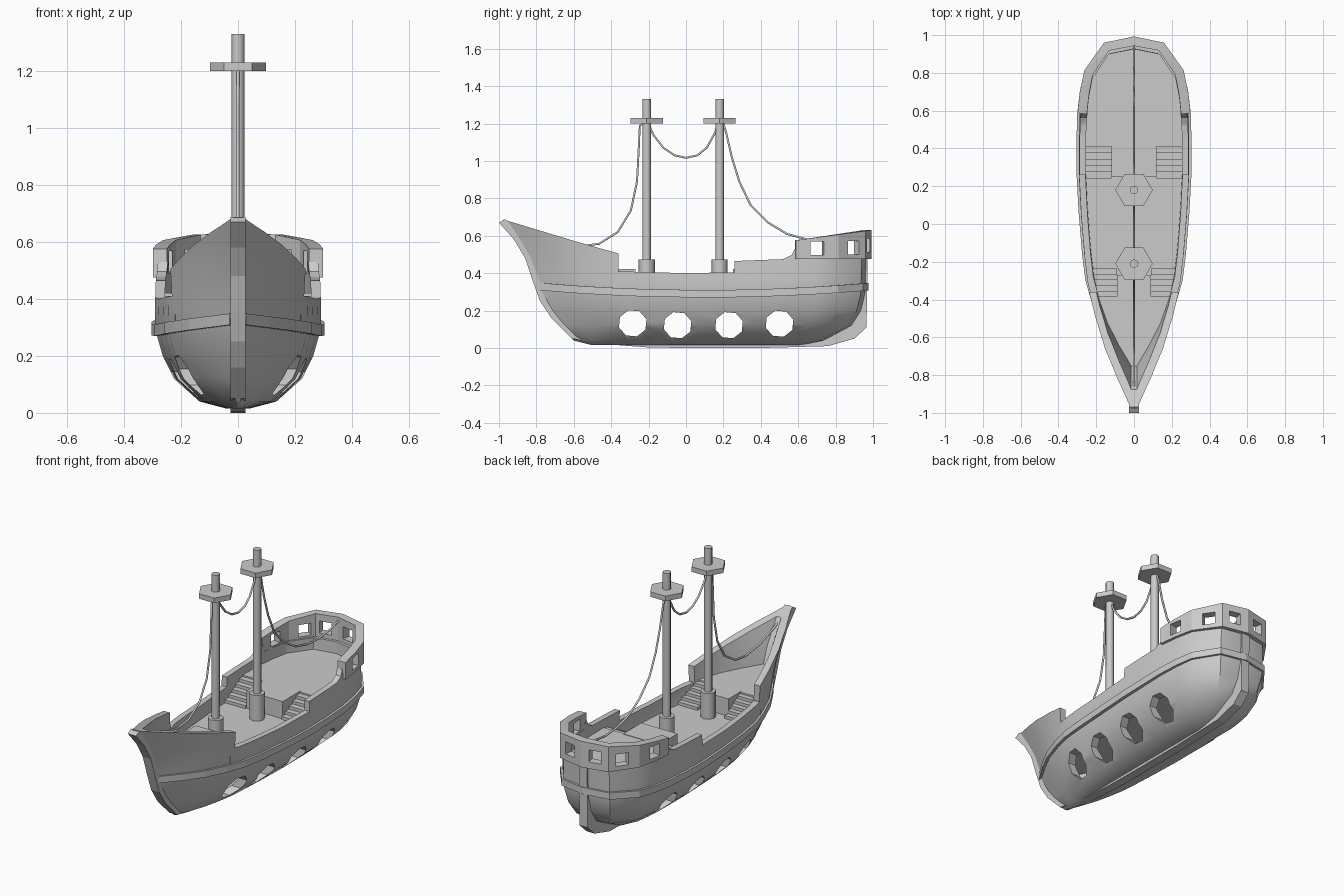
import bpy, bmesh
from math import pi, cos, sin, atan2, hypot
from mathutils import Matrix

if "Cube" in bpy.data.objects:
    bpy.data.objects.remove(bpy.data.objects["Cube"])

# Hull definition: level (z, bow y, stern y, half width) and plan curve (u, width factor)
LEVELS = [(.015, -.50, .62, .04), (.04, -.60, .74, .135), (.12, -.67, .89, .225), (.2, -.73, .94, .264),
          (.29, -.78, .962, .29), (.36, -.80, .965, .292), (.48, -.845, .968, .288),
          (.58, -.905, .975, .283), (.70, -.985, .98, .28)]
PLAN = [(0, .06), (.07, .33), (.136, .55), (.21, .72), (.28, .84), (.36, .9), (.48, .96), (.6, 1),
        (.7, 1), (.78, .99), (.85, .94), (.91, .86), (.984, .52), (1, 0)]


def lerp(table, t):
    t = min(max(t, table[0][0]), table[-1][0])
    for a, b in zip(table, table[1:]):
        if t <= b[0]:
            k = (t - a[0]) / (b[0] - a[0])
            return [p + (q - p) * k for p, q in zip(a, b)]


def half_width(y, z):
    _, yb, ys, w = lerp(LEVELS, z)
    return w * lerp(PLAN, (y - yb) / (ys - yb))[1]


def outline(yb, ys, w):
    right = [(w * f, yb + (ys - yb) * u) for u, f in PLAN]
    return right + [(-x, y) for x, y in right[-2::-1]]


def finish(name, bm, smooth=None):
    bmesh.ops.recalc_face_normals(bm, faces=bm.faces)
    me = bpy.data.meshes.new(name)
    bm.to_mesh(me)
    bm.free()
    ob = bpy.data.objects.new(name, me)
    bpy.context.collection.objects.link(ob)
    if smooth:
        shade(ob, smooth)
    return ob


def activate(ob):
    bpy.ops.object.select_all(action='DESELECT')
    ob.select_set(True)
    bpy.context.view_layer.objects.active = ob


def shade(ob, deg=30):
    activate(ob)
    bpy.ops.object.shade_smooth_by_angle(angle=deg * pi / 180)


def loft(name, rings, closed):
    """Bridge equal-length rings and cap both ends."""
    bm = bmesh.new()
    vs = [[bm.verts.new(p) for p in r] for r in rings]
    n = len(rings[0])
    for a, b in zip(vs, vs[1:]):
        for i in range(n):
            j = (i + 1) % n
            bm.faces.new((a[i], a[j], b[j], b[i]))
    bm.faces.new(vs[0])
    bm.faces.new(vs[-1])
    if closed:
        bmesh.ops.triangulate(bm, faces=bm.faces)
    return finish(name, bm)


def prism_x(name, pts, w):
    """Side profile in y,z extruded across x."""
    return loft(name, [[(x, y, z) for y, z in pts] for x in (-w, w)], True)


def box(name, x0, x1, y0, y1, z0, z1):
    return loft(name, [[(x0, y0, z), (x1, y0, z), (x1, y1, z), (x0, y1, z)] for z in (z0, z1)], False)


def cylinder(name, y, z0, z1, r, n):
    bm = bmesh.new()
    bmesh.ops.create_cone(bm, cap_ends=True, segments=n, radius1=r, radius2=r, depth=z1 - z0,
                          matrix=Matrix.Translation((0, y, (z0 + z1) / 2)) @ Matrix.Rotation(pi / 2, 4, 'Z'))
    return finish(name, bm)


def cut(ob, cutter):
    m = ob.modifiers.new("cut", 'BOOLEAN')
    m.operation, m.solver, m.object = 'DIFFERENCE', 'EXACT', cutter
    activate(ob)
    bpy.ops.object.modifier_apply(modifier=m.name)
    bpy.data.objects.remove(cutter)


def band(name, path, lo, hi, inn, out):
    """Strip following a plan path, with a rectangular section."""
    rings = []
    for i, (x, y) in enumerate(path):
        a, b = path[max(i - 1, 0)], path[min(i + 1, len(path) - 1)]
        d = hypot(b[0] - a[0], b[1] - a[1])
        nx, ny = (b[1] - a[1]) / d, -(b[0] - a[0]) / d
        rings.append([(x + nx * o, y + ny * o, f(y)) for o, f in ((inn, lo), (out, lo), (out, hi), (inn, hi))])
    return loft(name, rings, True)


# Hollow hull
hull = loft("hull", [[(x, y, z) for x, y in outline(yb, ys, w)] for z, yb, ys, w in LEVELS], True)
inner = loft("hull_inner", [[(x, y, z + .03) for x, y in outline(yb + .06, ys - .04, max(w - .035, .01))]
                            for z, yb, ys, w in LEVELS], True)
cut(hull, inner)
# Stepped bulwark line
cut(hull, prism_x("top_cutter", [(-1.2, .755), (-.97, .685), (-.59, .57), (-.36, .505), (-.36, .41), (0, .4),
                                 (.26, .405), (.26, .465), (.52, .475), (.565, .497), (.582, .53), (.6, .53),
                                 (.6, .49), (1.2, .49), (1.2, 1), (-1.2, 1)], .6))
# Octagonal portholes through both sides
for y, z in ((-.285, .132), (-.045, .122), (.23, .122), (.5, .13)):
    pts = [(y + .077 * cos(k * pi / 4 + .3), z + .073 * sin(k * pi / 4 + .3)) for k in range(8)]
    cut(hull, prism_x("porthole_cutter", pts, .6))
shade(hull)

# Keel, stem and sternpost
prism_x("keel", [(-1, .67), (-.92, .58), (-.86, .48), (-.82, .36), (-.78, .25), (-.72, .16), (-.61, .05),
                 (-.4, .018), (-.2, .003), (0, 0), (.4, 0), (.76, .01), (.9, .05), (.965, .11), (.972, .49),
                 (.94, .49), (.935, .23), (.86, .11), (.72, .045), (.55, .03), (-.45, .03), (-.58, .06),
                 (-.68, .18), (-.74, .29), (-.77, .38), (-.81, .5), (-.87, .6), (-.92, .665), (-.97, .688)], .027)

# Rubbing belt around the hull
belt_mid = lambda y: .29 + .05 * (y - .1) ** 2
belt_path = outline(*lerp(LEVELS, .30)[1:])
band("belt", belt_path, lambda y: belt_mid(y) - .02, lambda y: belt_mid(y) + .02, -.015, .014)

# Stern rail with square openings
rail_path = [(half_width(.585, .55), .585)]
full = outline(*lerp(LEVELS, .55)[1:])
right = [p for p in full[:len(PLAN)] if p[1] > .6]
right = rail_path + right
rail = band("stern_rail", right + [(-x, y) for x, y in right[-2::-1]], lambda y: .475,
            lambda y: .575 + (y - .58) * .14, -.03, .02)
for x, y, z in ((.28, .70, .533), (.205, .895, .537), (.08, .965, .55)):
    for s in (1, -1):
        near = min(range(len(right) - 1), key=lambda i: hypot((right[i][0] + right[i + 1][0]) / 2 - x,
                                                              (right[i][1] + right[i + 1][1]) / 2 - y))
        a, b = right[near], right[near + 1]
        ang = atan2(b[1] - a[1], s * (b[0] - a[0]))
        bm = bmesh.new()
        bmesh.ops.create_cube(bm, size=1, matrix=Matrix.Translation((s * x, y, z)) @ Matrix.Rotation(ang, 4, 'Z')
                              @ Matrix.Diagonal((.072, .16, .072, 1)))
        cut(rail, finish("rail_window_cutter", bm))


# Decks fitted to the hull
def deck(name, y0, y1, z, thick):
    ys = [y0 + (y1 - y0) * i / 16 for i in range(17)]
    r = [(max(half_width(y, z) - .016, .004), y) for y in ys]
    pts = r + [(-x, y) for x, y in reversed(r)]
    return loft(name, [[(x, y, h) for x, y in pts] for h in (z - thick, z)], False)


MAIN, UP = .32, .42
deck("main_deck", -.72, .945, MAIN, .03)
deck("bow_deck", -.79, -.385, UP, .1)
deck("stern_deck", .41, .95, UP, .1)
box("bow_landing", -.09, .09, -.39, -.27, MAIN - .01, UP + .003)
box("stern_landing", -.12, .12, .25, .42, MAIN - .01, UP + .003)

# Stairs on both sides of each landing
for label, d, start, run, x0, x1 in (("bow", -1, .235, .15, .09, .222), ("stern", 1, .24, .17, .12, .257)):
    for s in (1, -1):
        for k in range(5):
            ya, yb = d * (start + run * k / 5), d * (start + run + .005)
            box(f"{label}_step", *sorted((s * x0, s * x1)), *sorted((ya, yb)),
                MAIN - .01, MAIN + (UP - MAIN) * (k + 1) / 5.5)

# Masts with foot collars and hexagonal lookouts
for label, y in (("fore", -.21), ("aft", .18)):
    shade(cylinder(label + "_mast", y, MAIN - .01, 1.33, .023, 8), 50)
    shade(cylinder(label + "_mast_foot", y, MAIN - .01, .473, .043, 8), 50)
    bm = bmesh.new()
    bmesh.ops.create_cone(bm, cap_ends=True, segments=6, radius1=.099, radius2=.099, depth=.03,
                          matrix=Matrix.Translation((0, y, 1.215)) @ Matrix.Rotation(pi / 2, 4, 'Z'))
    look = finish(label + "_lookout", bm)
    xs = max(v.co.x for v in look.data.vertices)
    if xs < .095:  # corners point sideways
        look.data.transform(Matrix.Translation((0, y, 0)) @ Matrix.Rotation(pi / 6, 4, 'Z')
                            @ Matrix.Translation((0, -y, 0)))

# Sagging ropes on the centre line
ROPES = {"bow_rope": [(-.23, 1.2), (-.247, 1.19), (-.252, 1.08), (-.262, .89), (-.295, .735), (-.365, .62),
                      (-.465, .557), (-.56, .545), (-.7, .565), (-.83, .61), (-.95, .67)],
         "middle_rope": [(-.2, 1.2), (-.175, 1.14), (-.12, 1.07), (-.06, 1.03), (0, 1.017), (.06, 1.03),
                         (.11, 1.07), (.155, 1.15), (.17, 1.2)],
         "stern_rope": [(.2, 1.2), (.215, 1.15), (.245, 1.02), (.285, .89), (.345, .765), (.44, .67),
                        (.54, .61), (.65, .58), (.76, .572), (.87, .585), (.965, .615)]}
for name, pts in ROPES.items():
    cu = bpy.data.curves.new(name, 'CURVE')
    cu.dimensions, cu.bevel_depth, cu.bevel_resolution = '3D', .006, 1
    sp = cu.splines.new('POLY')
    sp.points.add(len(pts) - 1)
    for p, (y, z) in zip(sp.points, pts):
        p.co = (0, y, z, 1)
    bpy.context.collection.objects.link(bpy.data.objects.new(name, cu))
